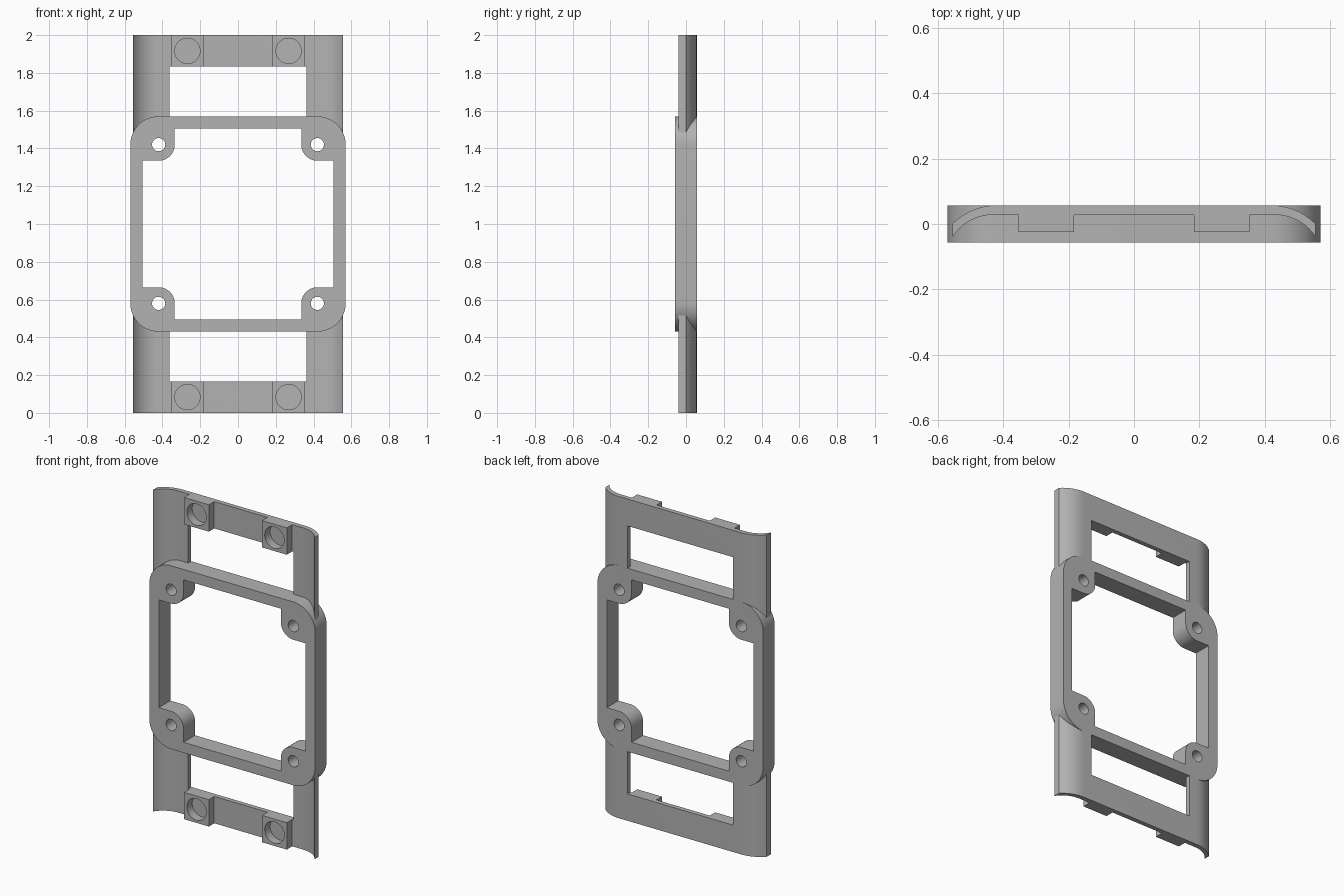
import bpy
import bmesh
from math import radians, sin, cos, asin

cube = bpy.data.objects.get("Cube")
if cube:
    bpy.data.objects.remove(cube, do_unlink=True)

grey = bpy.data.materials.new("plain grey")
grey.use_nodes = True
grey.diffuse_color = (0.45, 0.45, 0.45, 1)
for node in grey.node_tree.nodes:
    if node.type == 'BSDF_PRINCIPLED':
        node.inputs["Base Color"].default_value = grey.diffuse_color


def arc(cx, cy, r, start, end, steps=16):
    """Points on an arc, angles in degrees."""
    angles = [radians(start + (end - start) * i / steps) for i in range(steps + 1)]
    return [(cx + r * cos(a), cy + r * sin(a)) for a in angles]


def circle(cx, cy, r, steps=40):
    return arc(cx, cy, r, 0, 360, steps)[:-1]


def four_fold(points):
    """Repeat one corner of an outline around the centre."""
    result = []
    for _ in range(4):
        result += points
        points = [(-y, x) for x, y in points]
    return result


def prism(name, loops, depth, location, upright=False):
    """Fill closed outlines (inner ones are holes) and give them depth."""
    curve = bpy.data.curves.new(name + " outline", 'CURVE')
    curve.dimensions = '2D'
    curve.fill_mode = 'BOTH'
    curve.extrude = depth / 2
    for loop in loops:
        spline = curve.splines.new('POLY')
        spline.points.add(len(loop) - 1)
        for point, (x, y) in zip(spline.points, loop):
            point.co = (x, y, 0, 1)
        spline.use_cyclic_u = True
    source = bpy.data.objects.new(name + " source", curve)
    bpy.context.collection.objects.link(source)
    graph = bpy.context.evaluated_depsgraph_get()
    mesh = bpy.data.meshes.new_from_object(source.evaluated_get(graph))
    bpy.data.objects.remove(source, do_unlink=True)
    bm = bmesh.new()
    bm.from_mesh(mesh)
    bmesh.ops.remove_doubles(bm, verts=bm.verts, dist=0.0001)
    bmesh.ops.recalc_face_normals(bm, faces=bm.faces)
    bmesh.ops.dissolve_limit(bm, angle_limit=0.01, verts=bm.verts, edges=bm.edges)
    bm.to_mesh(mesh)
    bm.free()
    mesh.materials.clear()
    mesh.materials.append(grey)
    obj = bpy.data.objects.new(name, mesh)
    obj.location = location
    if upright:
        obj.rotation_euler.x = radians(90)
    bpy.context.collection.objects.link(obj)
    return obj


def rectangle(w, h):
    return [(-w / 2, -h / 2), (w / 2, -h / 2), (w / 2, h / 2), (-w / 2, h / 2)]


def smooth(obj):
    bpy.ops.object.select_all(action='DESELECT')
    obj.select_set(True)
    bpy.context.view_layer.objects.active = obj
    bpy.ops.object.shade_smooth_by_angle(angle=radians(30))


# Square frame with rounded corners, inner screw bosses and through holes
hole = 0.42
outer = four_fold(arc(hole, hole, 0.15, 0, 90))
boss = arc(hole, hole, 0.085, 270, 180)
opening = four_fold([(0.505, 0.335)] + boss + [(0.335, 0.505)])
holes = [circle(sx * hole, sz * hole, 0.035) for sx in (-1, 1) for sz in (-1, 1)]
smooth(prism("square_frame", [outer, opening] + holes, 0.114, (0, 0, 1), True))


def bend(edge_x, edge_y, flat_x, flat_y):
    """Arc from the outer lip up to the flat middle, tangent to the flat."""
    dx, dy = edge_x - flat_x, flat_y - edge_y
    r = (dx * dx + dy * dy) / (2 * dy)
    return arc(flat_x, flat_y - r, r, 90 - asin(dx / r) * 180 / 3.14159265, 90, 14)


# Mounting plates with curved sides, each with a window open to the frame
back = bend(0.555, 0.0, 0.42, 0.057)
front = bend(0.555, -0.04, 0.43, 0.028)
right_side = back
left_side = [(-x, y) for x, y in reversed(back)]
profile = right_side + left_side + [(-x, y) for x, y in front] + front[::-1]
height, bar = 0.53, 0.167

for label, sign in (("lower", -1), ("upper", 1)):
    plate = prism(label + "_mounting_plate", [profile], height,
                  (0, 0, 1 + sign * (1 - height / 2)))
    cutter = prism(label + "_window_cutter", [rectangle(0.724, 0.6)], 0.5,
                   (0, 0, 1 + sign * (1 - bar - 0.3)), True)
    cutter.hide_render = True
    cut = plate.modifiers.new("window", 'BOOLEAN')
    cut.operation = 'DIFFERENCE'
    cut.solver = 'EXACT'
    cut.object = cutter
    bpy.context.view_layer.update()
    graph = bpy.context.evaluated_depsgraph_get()
    plate_mesh = bpy.data.meshes.new_from_object(plate.evaluated_get(graph))
    plate.modifiers.clear()
    plate.data = plate_mesh
    bpy.data.objects.remove(cutter, do_unlink=True)
    smooth(plate)

    # Raised blocks with round blind recesses
    for side, sx in (("right", -1), ("left", 1)):
        block = prism(label + "_" + side + "_recess_block",
                      [rectangle(0.17, bar), circle(0, 0, 0.067)], 0.054,
                      (sx * 0.268, 0.002, 1 + sign * (1 - bar / 2)), True)
        smooth(block)
